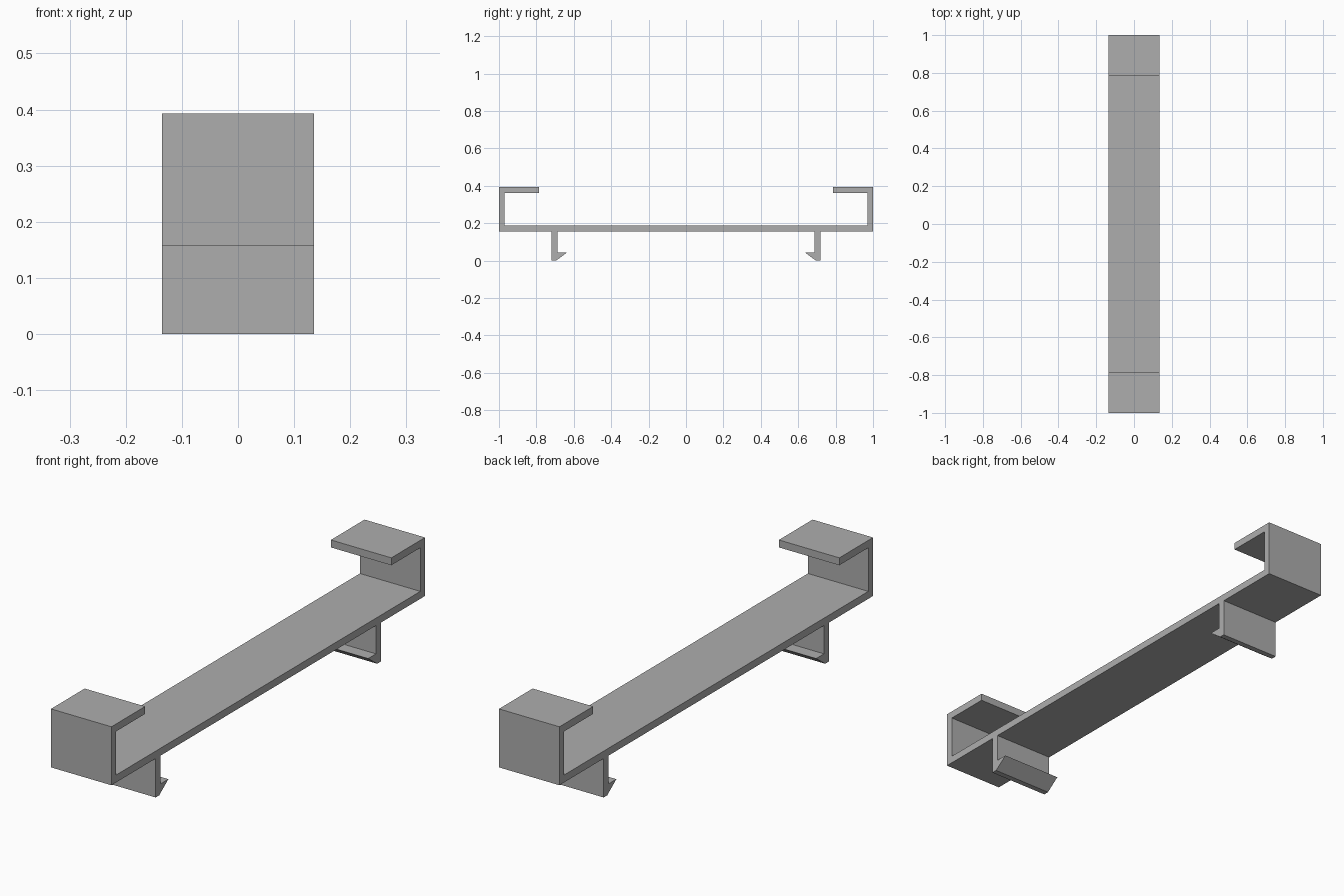
import bpy
import bmesh
from mathutils import Vector

cube = bpy.data.objects.get("Cube")
if cube:
    bpy.data.objects.remove(cube, do_unlink=True)

HALF_WIDTH = 0.135
WALL = 0.03
TOP = 0.393
PLATE_BOTTOM = 0.157
PLATE_TOP = PLATE_BOTTOM + WALL
LIP_END = 0.785
LEG_OUT, LEG_IN = 0.718, 0.687
HOOK_TIP, HOOK_TOP = 0.637, 0.043

grey = bpy.data.materials.new("light grey plastic")
grey.use_nodes = True
colour = (0.42, 0.42, 0.42, 1)
grey.diffuse_color = colour
grey.node_tree.nodes["Principled BSDF"].inputs["Base Color"].default_value = colour

# Half of the side outline (y, z), from the plate underside round to its top
half = [
    # snap leg with barbed hook
    (LEG_IN, PLATE_BOTTOM), (LEG_IN, HOOK_TOP), (HOOK_TIP, HOOK_TOP),
    (0.695, 0), (LEG_OUT, 0), (LEG_OUT, PLATE_BOTTOM),
    # end wall and inward lip
    (1, PLATE_BOTTOM), (1, TOP), (LIP_END, TOP), (LIP_END, TOP - WALL),
    (1 - WALL, TOP - WALL), (1 - WALL, PLATE_TOP),
]
outline = half + [(-y, z) for y, z in reversed(half)]

# Extrude the mirrored outline across the width
bm = bmesh.new()
side = bm.faces.new([bm.verts.new((-HALF_WIDTH, y, z)) for y, z in outline])
result = bmesh.ops.extrude_face_region(bm, geom=[side], use_keep_orig=True)
moved = [v for v in result["geom"] if isinstance(v, bmesh.types.BMVert)]
bmesh.ops.translate(bm, verts=moved, vec=Vector((2 * HALF_WIDTH, 0, 0)))
bmesh.ops.recalc_face_normals(bm, faces=bm.faces[:])

mesh = bpy.data.meshes.new("clip_bracket")
bm.to_mesh(mesh)
bm.free()
mesh.materials.append(grey)
bracket = bpy.data.objects.new("clip_bracket", mesh)
bpy.context.collection.objects.link(bracket)
